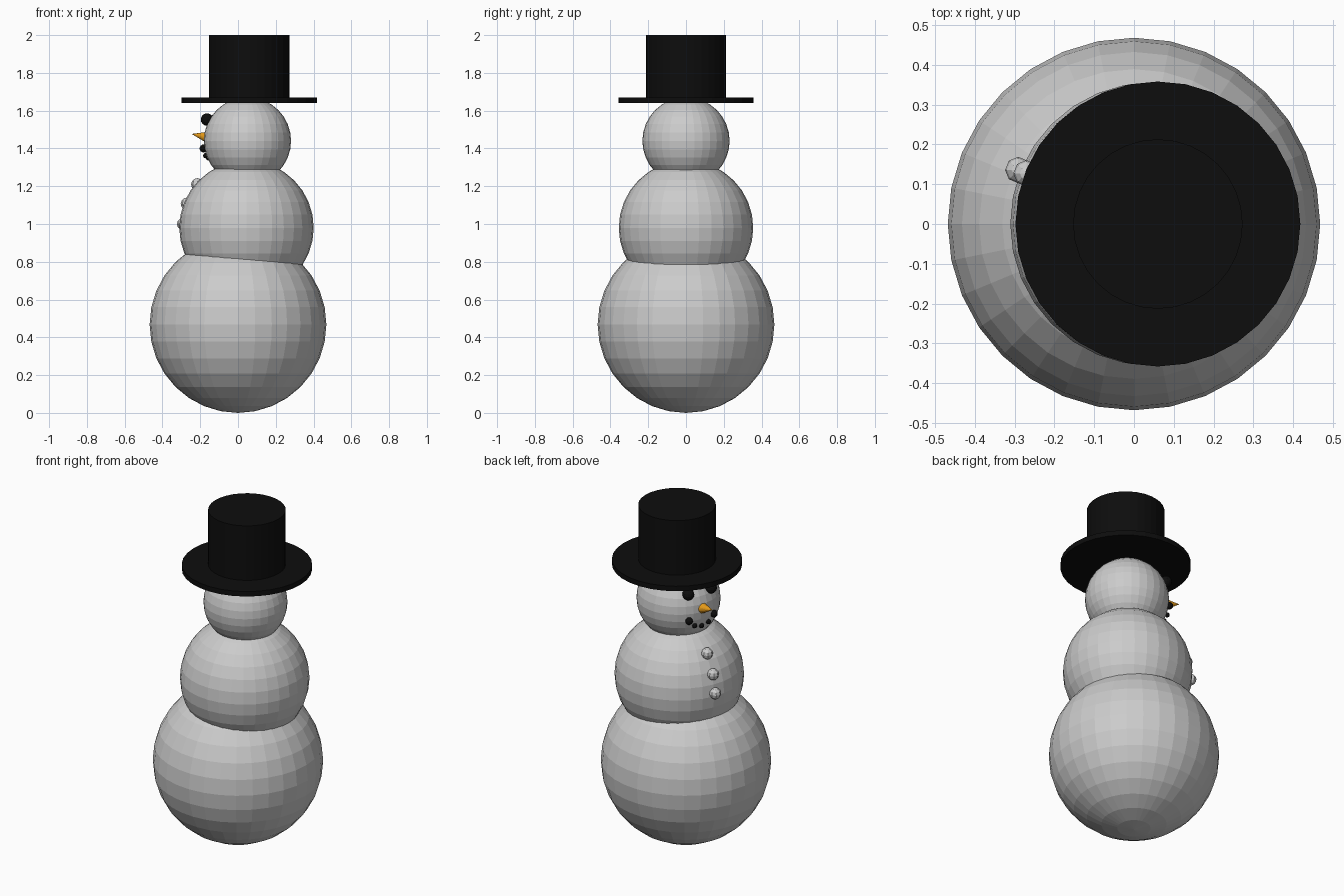
import bpy
from math import cos, sin, radians, sqrt
from mathutils import Vector

if "Cube" in bpy.data.objects:
    bpy.data.objects.remove(bpy.data.objects["Cube"])


def material(name, rgb):
    m = bpy.data.materials.new(name)
    m.diffuse_color = (*rgb, 1)
    m.use_nodes = True
    m.node_tree.nodes["Principled BSDF"].inputs["Base Color"].default_value = m.diffuse_color
    return m


black = material("black", (0.004, 0.004, 0.004))
orange = material("orange", (0.8, 0.33, 0.01))


def finish(name, mat):
    ob = bpy.context.object
    ob.name = name
    if mat:
        ob.data.materials.append(mat)
    return ob


def ball(name, loc, r, mat=None, segments=32, rings=16):
    bpy.ops.mesh.primitive_uv_sphere_add(segments=segments, ring_count=rings,
                                         radius=r, location=loc)
    return finish(name, mat)


def disc(name, loc, r, z0, z1, mat):
    bpy.ops.mesh.primitive_cylinder_add(vertices=32, radius=r, depth=z1 - z0,
                                        location=(loc[0], loc[1], (z0 + z1) / 2))
    return finish(name, mat)


def on_ball(centre, r, angle, z):
    # point on a ball at a compass angle and height
    h = sqrt(r * r - (z - centre[2]) ** 2)
    a = radians(angle)
    return (centre[0] + h * cos(a), centre[1] + h * sin(a), z)


# three snow balls
body = (0.045, 0, 0.98)
head = (0.05, 0, 1.44)
ball("lower_ball", (0, 0, 0.468), 0.468)
ball("middle_ball", body, 0.356)
ball("head_ball", head, 0.231)

# top hat
disc("hat_brim", (0.06, 0), 0.358, 1.64, 1.67, black)
disc("hat_crown", (0.06, 0), 0.213, 1.66, 2.0, black)

# face looks towards this compass angle
FACE = 160.5

# eyes and mouth pebbles
for s in (-1, 1):
    ball("eye", on_ball(head, 0.242, FACE + 21 * s, 1.553), 0.033, black, 12, 8)
for off, z, r in ((-21, 1.40, 0.021), (-12, 1.362, 0.014), (0, 1.35, 0.014),
                  (12, 1.362, 0.014), (21, 1.40, 0.021)):
    ball("mouth_pebble", on_ball(head, 0.236, FACE + off, z), r, black, 12, 8)

# buttons down the middle ball
for z in (1.0, 1.107, 1.21):
    ball("button", on_ball(body, 0.363, 158, z), 0.033, None, 8, 6)

# cone nose, pointing slightly up
base = Vector(on_ball(head, 0.215, 161, 1.457))
tip = Vector(on_ball(head, 0.313, 162, 1.477))
bpy.ops.mesh.primitive_cone_add(vertices=16, radius1=0.033, radius2=0,
                                depth=(tip - base).length,
                                location=(base + tip) / 2)
nose = finish("nose", orange)
nose.rotation_euler = (tip - base).to_track_quat('Z', 'Y').to_euler()
